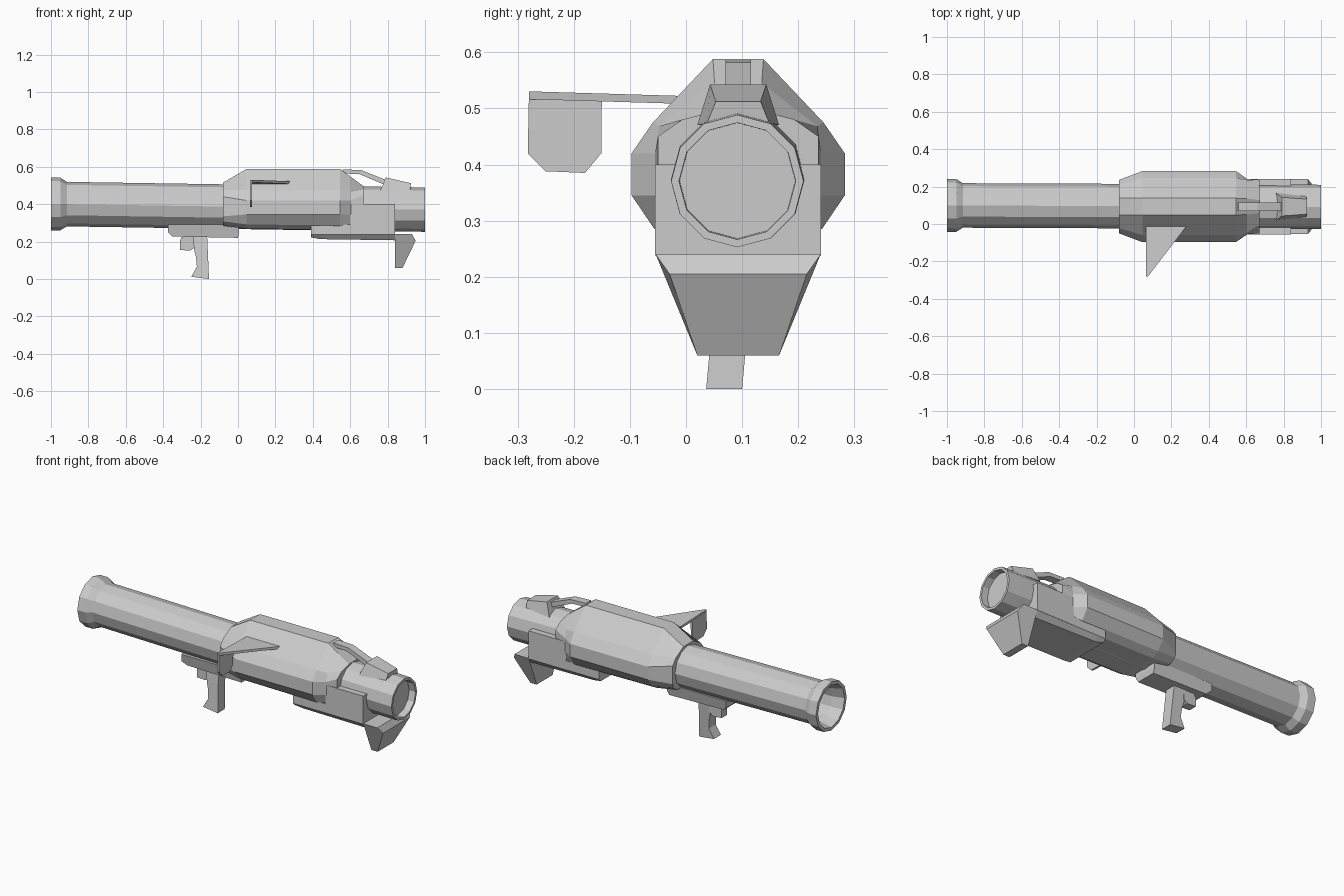
import bpy, math

CY = 0.093  # centre line of the launcher in y


def mesh_object(name, verts, faces):
    me = bpy.data.meshes.new(name)
    me.from_pydata(verts, [], faces)
    ob = bpy.data.objects.new(name, me)
    bpy.context.collection.objects.link(ob)
    bpy.context.view_layer.objects.active = ob
    bpy.ops.object.mode_set(mode='EDIT')
    bpy.ops.mesh.select_all(action='SELECT')
    bpy.ops.mesh.normals_make_consistent(inside=False)
    bpy.ops.object.mode_set(mode='OBJECT')
    return ob


def loft(name, rings):
    """Skin a list of equal-length closed rings and cap both ends."""
    n = len(rings[0])
    verts = [p for r in rings for p in r]
    faces = [(k * n + i, k * n + (i + 1) % n, (k + 1) * n + (i + 1) % n, (k + 1) * n + i)
             for k in range(len(rings) - 1) for i in range(n)]
    faces += [tuple(range(n)), tuple(range(len(verts) - n, len(verts)))]
    return mesh_object(name, verts, faces)


def mirrored(x, half):
    """Closed section at x from (half width, z) points, top to bottom."""
    return ([(x, CY + w, z) for w, z in half] +
            [(x, CY - w, z) for w, z in reversed(half)])


def side_prism(name, profile, half_width):
    """Extrude an x,z profile in y; half_width(z) sets the taper."""
    return loft(name, [[(x, CY + s * half_width(z), z) for x, z in profile] for s in (-1, 1)])


# Barrel: twelve-sided, flared muzzle, recessed ends, slightly tilted
def circle(x, r, n=12):
    cy, cz = 0.0955 - 0.004 * x, 0.386 - 0.0155 * x
    return [(x, cy + r * math.sin(2 * math.pi * i / n), cz + r * math.cos(2 * math.pi * i / n))
            for i in range(n)]


barrel = [(-0.72, 0.105), (-0.93, 0.105), (-1.0, 0.122), (-1.0, 0.141), (-0.95, 0.141),
          (-0.915, 0.119), (0.92, 0.119), (1.0, 0.118), (1.0, 0.104), (0.96, 0.103)]
loft("barrel", [circle(x, r) for x, r in barrel])

# Main housing
full = [(0.045, 0.588), (0.152, 0.475), (0.19, 0.42), (0.19, 0.345), (0.15, 0.292), (0.11, 0.268)]
rear = [(0.045, 0.515), (0.115, 0.475), (0.143, 0.44), (0.143, 0.335), (0.135, 0.308), (0.10, 0.285)]
neck = [(0.042, 0.545), (0.142, 0.468), (0.148, 0.42), (0.148, 0.345), (0.142, 0.296), (0.11, 0.265)]
nose = [(0.035, 0.497), (0.10, 0.48), (0.143, 0.45), (0.143, 0.345), (0.142, 0.296), (0.11, 0.265)]
low = [(w, z - 0.006) if z < 0.3 else (w, z) for w, z in full]
loft("housing", [mirrored(-0.08, rear), mirrored(0.045, full), mirrored(0.545, low),
                 mirrored(0.605, neck), mirrored(0.67, nose)])

# Lower tray with raised cradle
tray = [(0.147, 0.29), (0.147, 0.238), (0.122, 0.207)]
loft("lower_tray", [mirrored(0.39, [(0.147, 0.29), (0.147, 0.238), (0.13, 0.222)]),
                    mirrored(0.44, [(0.147, 0.29), (0.147, 0.238), (0.124, 0.213)]),
                    mirrored(0.84, tray)])
cradle = [(0.148, 0.4), (0.148, 0.238)]
loft("cradle", [mirrored(0.6, cradle), mirrored(0.84, cradle)])

# Front foregrip blade, tapered downwards
side_prism("front_foregrip",
           [(0.84, 0.24), (0.93, 0.24), (0.95, 0.205), (0.88, 0.06), (0.84, 0.06)],
           lambda z: 0.147 if z > 0.23 else 0.073 + (z - 0.06) * 0.34)

# Top strut and front sight wedge
side_prism("top_strut",
           [(0.55, 0.565), (0.56, 0.586), (0.66, 0.582), (0.79, 0.53), (0.78, 0.505), (0.65, 0.56)],
           lambda z: 0.023)
wedge = [[(0.76, 0.073, 0.47), (0.79, 0.05, 0.543)], [(0.92, 0.055, 0.475), (0.925, 0.04, 0.512)]]
loft("front_sight", [[(a[0], CY - a[1], a[2]), (a[0], CY + a[1], a[2]),
                      (b[0], CY + b[1], b[2]), (b[0], CY - b[1], b[2])] for a, b in wedge])

# Side sight: triangular arm and hanging plate
arm = [(0.065, 0.04), (0.065, -0.28), (0.075, -0.28), (0.29, 0.0), (0.29, 0.04)]
loft("sight_arm", [[(x, y, z - y * 0.03) for x, y in arm] for z in (0.508, 0.522)])
plate = [(-0.28, 0.522), (-0.282, 0.42), (-0.25, 0.388), (-0.18, 0.385), (-0.151, 0.42), (-0.15, 0.516)]
loft("sight_plate", [[(x, y, z) for y, z in plate] for x in (0.064, 0.075)])

# Grip mount, grip and trigger
side_prism("grip_mount",
           [(-0.375, 0.29), (-0.375, 0.25), (-0.35, 0.227), (0.0, 0.22), (0.005, 0.25), (0.005, 0.29)],
           lambda z: 0.075 if z > 0.24 else 0.06)
grip = [(-0.24, 0.23), (-0.165, 0.23), (-0.16, 0.12), (-0.155, 0.0), (-0.25, 0.012),
        (-0.22, 0.065), (-0.225, 0.12), (-0.235, 0.155)]
loft("grip", [[(x, 0.068 + 0.09 * z + s * 0.032, z) for x, z in grip] for s in (-1, 1)])
side_prism("trigger", [(-0.3, 0.225), (-0.31, 0.205), (-0.31, 0.155), (-0.255, 0.152), (-0.23, 0.17), (-0.23, 0.225)],
           lambda z: 0.025)
